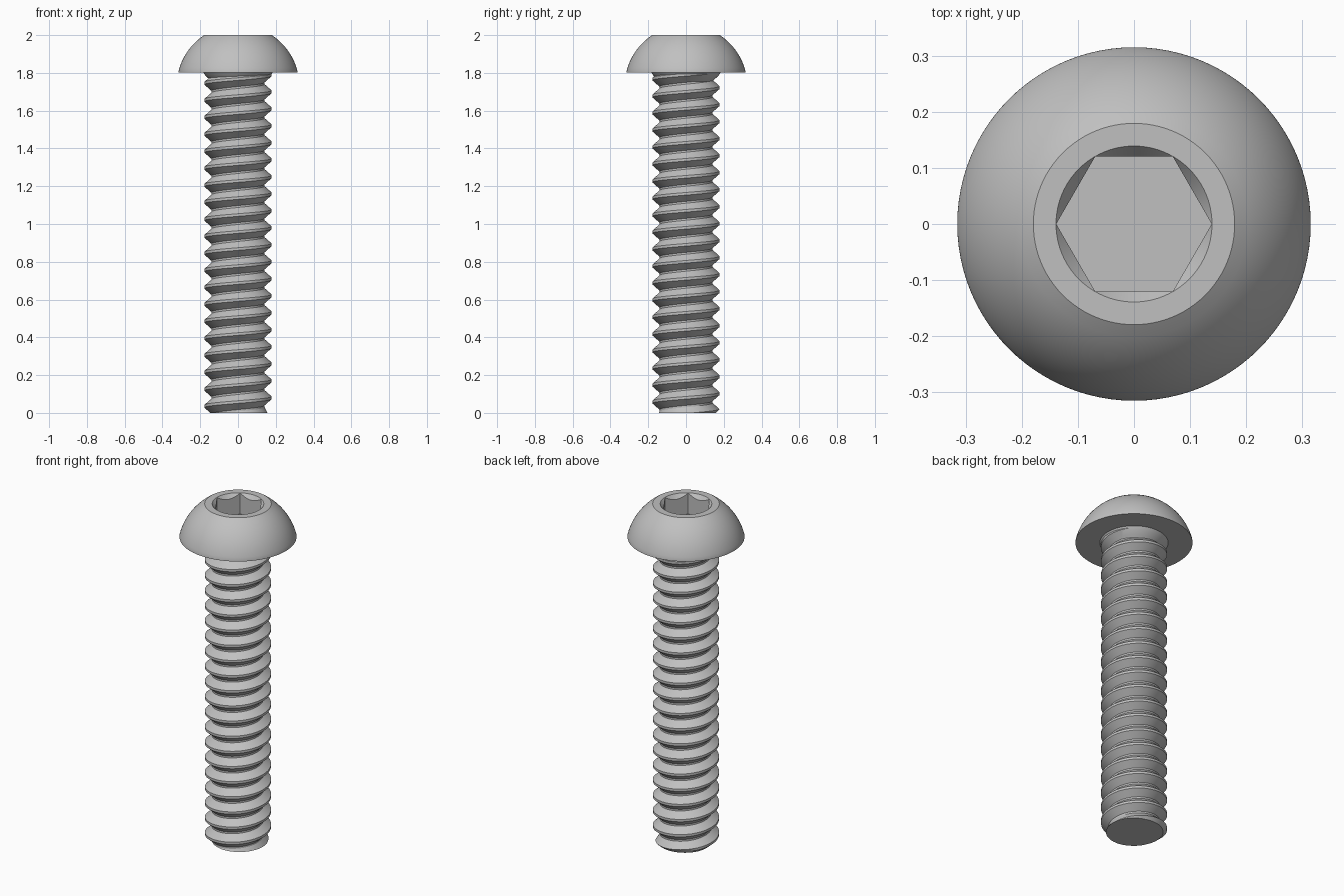
import bpy, bmesh
from math import sin, cos, pi, radians, sqrt

cube = bpy.data.objects.get("Cube")
if cube:
    bpy.data.objects.remove(cube, do_unlink=True)

steel = bpy.data.materials.new("grey_steel")
steel.use_nodes = True
steel.diffuse_color = (0.53, 0.53, 0.53, 1)
steel.node_tree.nodes["Principled BSDF"].inputs["Base Color"].default_value = steel.diffuse_color

SEGMENTS = 96
HEAD_BASE, TOP, FLOOR = 1.803, 2.0, 1.875
PITCH, CREST, ROOT = 0.09, 0.178, 0.14


def finish(bm, name):
    bmesh.ops.recalc_face_normals(bm, faces=bm.faces)
    mesh = bpy.data.meshes.new(name)
    bm.to_mesh(mesh)
    bm.free()
    obj = bpy.data.objects.new(name, mesh)
    bpy.context.collection.objects.link(obj)
    mesh.materials.append(steel)
    bpy.ops.object.select_all(action='DESELECT')
    obj.select_set(True)
    bpy.context.view_layer.objects.active = obj
    bpy.ops.object.shade_smooth_by_angle(angle=radians(28))
    return obj


def loft(name, rings):
    """Join rings, each a function of angle giving radius and height."""
    bm = bmesh.new()
    angles = [2 * pi * i / SEGMENTS for i in range(SEGMENTS)]
    loops = []
    for ring in rings:
        points = [(a, *ring(a)) for a in angles]
        loops.append([bm.verts.new((r * cos(a), r * sin(a), z)) for a, r, z in points])
    for low, high in zip(loops, loops[1:]):
        for i in range(SEGMENTS):
            j = (i + 1) % SEGMENTS
            bm.faces.new((low[i], low[j], high[j], high[i]))
    bm.faces.new(loops[0])
    bm.faces.new(loops[-1])
    return finish(bm, name)


def circle(r, z):
    return lambda a: (r, z)


def hex_radius(a):
    return 0.12 / cos(a % (pi / 3) - pi / 6)


# Domed head: spherical side, flat rim, countersunk hexagonal socket
DOME_R, DOME_Z = 0.325, 1.729
rings = [circle(0.315, HEAD_BASE)]
for i in range(13):
    z = 1.81 + (TOP - 1.81) * i / 12
    rings.append(circle(sqrt(DOME_R ** 2 - (z - DOME_Z) ** 2), z))
rings += [circle(0.139, TOP),
          lambda a: (hex_radius(a), TOP - 1.3 * (0.139 - hex_radius(a))),
          lambda a: (hex_radius(a), FLOOR)]
loft("button_head", rings)

# Filleted neck where the thread runs out below the head
loft("neck", [circle(r, z) for r, z in
              ((0.135, 1.75), (0.15, 1.765), (0.172, 1.785), (0.184, HEAD_BASE))])

# Threaded shank: one continuous helical strip, trimmed flat at both ends
tooth = ((CREST, -0.007), (CREST, 0.007), (ROOT, 0.04), (ROOT, 0.05))
bm = bmesh.new()
rows = []
for i in range(-2 * SEGMENTS, 22 * SEGMENTS):
    a = 2 * pi * i / SEGMENTS
    row = []
    for r, dz in tooth:
        z = PITCH * i / SEGMENTS + dz - 0.01
        r = min(r, 0.158 + max(z, 0))
        row.append(bm.verts.new((r * cos(a), r * sin(a), z)))
    rows.append(row)
for i in range(len(rows) - SEGMENTS - 1):
    here = rows[i] + [rows[i + SEGMENTS][0]]
    ahead = rows[i + 1] + [rows[i + 1 + SEGMENTS][0]]
    for k in range(4):
        bm.faces.new((here[k], ahead[k], ahead[k + 1], here[k + 1]))
for height, normal in ((0, -1), (HEAD_BASE, 1)):
    cut = bmesh.ops.bisect_plane(
        bm, geom=bm.verts[:] + bm.edges[:] + bm.faces[:], dist=1e-5,
        plane_co=(0, 0, height), plane_no=(0, 0, normal), clear_outer=True)
    edges = [e for e in cut["geom_cut"] if isinstance(e, bmesh.types.BMEdge)]
    bmesh.ops.edgeloop_fill(bm, edges=edges)
loose = [v for v in bm.verts if not v.link_faces]
bmesh.ops.delete(bm, geom=loose, context='VERTS')
finish(bm, "threaded_shank")
